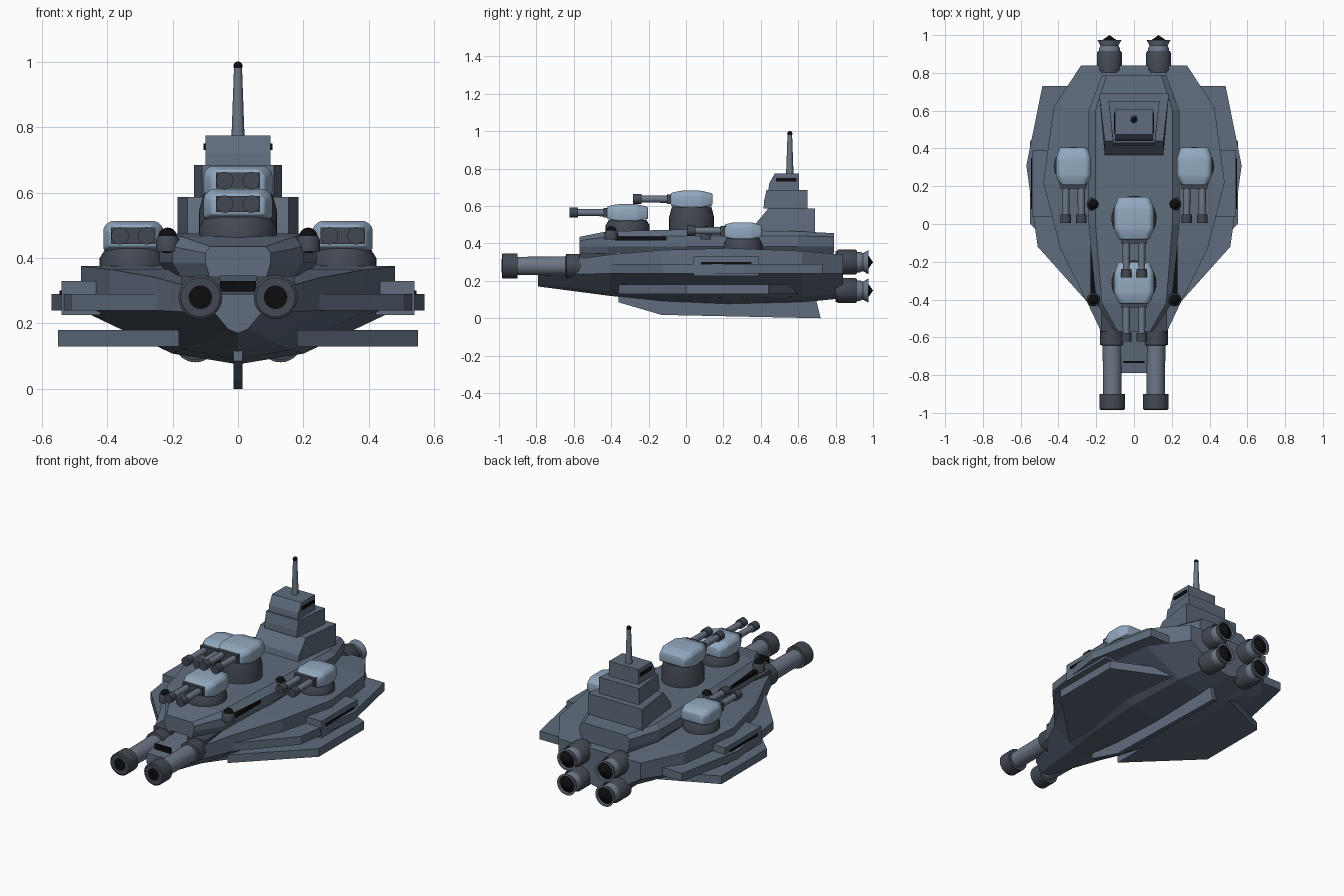
import bpy, bmesh, math
from mathutils import Matrix, Vector

if "Cube" in bpy.data.objects:
    bpy.data.objects.remove(bpy.data.objects["Cube"])


def material(name, rgb):
    m = bpy.data.materials.new(name)
    m.diffuse_color = (*rgb, 1)
    m.use_nodes = True
    m.node_tree.nodes["Principled BSDF"].inputs["Base Color"].default_value = m.diffuse_color
    return m


HULL = material("hull_steel", (0.115, 0.15, 0.205))
DARK = material("dark_metal", (0.055, 0.066, 0.085))
BARREL = material("barrel_metal", (0.15, 0.185, 0.24))
LIGHT = material("turret_blue", (0.29, 0.40, 0.53))
BLACK = material("black", (0.004, 0.004, 0.005))


def finish(name, bm, mat, smooth=False):
    bmesh.ops.recalc_face_normals(bm, faces=bm.faces)
    me = bpy.data.meshes.new(name)
    bm.to_mesh(me)
    bm.free()
    me.materials.append(mat)
    ob = bpy.data.objects.new(name, me)
    bpy.context.collection.objects.link(ob)
    if smooth:
        bpy.ops.object.select_all(action='DESELECT')
        ob.select_set(True)
        bpy.context.view_layer.objects.active = ob
        bpy.ops.object.shade_smooth_by_angle(angle=math.radians(35))
    return ob


def loft(name, rings, mat, bevel=0):
    """Skin between rings of 3D points and cap both ends."""
    bm = bmesh.new()
    vs = [[bm.verts.new(p) for p in r] for r in rings]
    n = len(rings[0])
    for a, b in zip(vs, vs[1:]):
        for i in range(n):
            j = (i + 1) % n
            bm.faces.new((a[i], a[j], b[j], b[i]))
    bm.faces.new(vs[0])
    bm.faces.new(vs[-1])
    if bevel:
        bmesh.ops.recalc_face_normals(bm, faces=bm.faces)
        bmesh.ops.bevel(bm, geom=bm.edges[:], offset=bevel, segments=3,
                        profile=0.5, affect='EDGES', clamp_overlap=True)
    return finish(name, bm, mat, bool(bevel))


def box(name, x, y, z, mat):
    """Box from (min, max) ranges."""
    return loft(name, [[(x[0], y[0], h), (x[1], y[0], h), (x[1], y[1], h),
                        (x[0], y[1], h)] for h in z], mat)


def plate(name, pts, z, mat):
    return loft(name, [[(x, y, h) for x, y in pts] for h in z], mat)


def lathe(name, profile, loc, mat, axis='Z', seg=28):
    """Revolve (radius, position) pairs about an axis through loc."""
    bm = bmesh.new()
    rings = []
    for r, t in profile:
        ring = []
        for i in range(seg):
            a = 2 * math.pi * i / seg
            c, s = max(r, 1e-4) * math.cos(a), max(r, 1e-4) * math.sin(a)
            p = (c, s, t) if axis == 'Z' else (c, t, s)
            ring.append(bm.verts.new(Vector(p) + Vector(loc)))
        rings.append(ring)
    for a, b in zip(rings, rings[1:]):
        for i in range(seg):
            j = (i + 1) % seg
            bm.faces.new((a[i], a[j], b[j], b[i]))
    bm.faces.new(rings[0])
    bm.faces.new(rings[-1])
    return finish(name, bm, mat, True)


def ball(name, r, loc, mat):
    bm = bmesh.new()
    bmesh.ops.create_uvsphere(bm, u_segments=16, v_segments=10, radius=r,
                              matrix=Matrix.Translation(loc))
    return finish(name, bm, mat, True)


# main hull: (y, half width, deck z, chine z, keel z)
stations = [(-0.79, 0.07, 0.29, 0.23, 0.17), (-0.41, 0.25, 0.34, 0.24, 0.12),
            (-0.13, 0.39, 0.365, 0.24, 0.09), (0.22, 0.48, 0.375, 0.24, 0.075),
            (0.62, 0.425, 0.36, 0.24, 0.085), (0.84, 0.28, 0.34, 0.24, 0.107)]
rings = []
for y, w, t, c, k in stations:
    b = k + 0.2 * (c - k)
    half = [(w, t), (w, c), (0.42 * w, b)]
    rings.append([(x, y, z) for x, z in half] + [(0, y, k)]
                 + [(-x, y, z) for x, z in reversed(half)])
loft("main_hull", rings, HULL)

# raised upper deck: (y, half width, top z, shoulder z)
rings = []
for y, w, t, m in [(-0.57, 0.10, 0.435, 0.415), (-0.42, 0.20, 0.465, 0.435),
                   (0.0, 0.24, 0.475, 0.44), (0.6, 0.24, 0.465, 0.44),
                   (0.79, 0.17, 0.455, 0.435)]:
    half = [(0.85 * w, t), (w, m), (w, 0.385), (0.88 * w, 0.345)]
    rings.append([(x, y, z) for x, z in half] + [(-x, y, z) for x, z in reversed(half)])
loft("upper_deck", rings, HULL)

# keel fin
fin = [(-0.36, 0.12), (-0.36, 0.085), (-0.13, 0.018), (0.72, 0.0), (0.69, 0.12)]
loft("keel_fin", [[(x, y, z) for y, z in fin] for x in (-0.013, 0.013)], HULL)

# stepped bridge tower: x half front/back, y front bottom/front top/back, z range
for i, (wf, wb, y0, y1, y2, z0, z1) in enumerate([
        (0.155, 0.185, 0.36, 0.44, 0.69, 0.45, 0.587),
        (0.11, 0.135, 0.415, 0.43, 0.65, 0.587, 0.685),
        (0.10, 0.10, 0.44, 0.475, 0.605, 0.685, 0.775)]):
    loft(f"bridge_tier_{i + 1}",
         [[(-wf, yf, z), (wf, yf, z), (wb, y2, z), (-wb, y2, z)]
          for yf, z in ((y0, z0), (y0 + 0.15 * (y1 - y0), z0 + 0.4 * (z1 - z0)), (y1, z1))],
         HULL)
lathe("mast", [(0.02, 0.77), (0.012, 0.99)], (0, 0.555, 0), BARREL, seg=16)
ball("mast_light", 0.014, (0, 0.555, 0.987), BLACK)
box("bow_sensor", (-0.055, 0.055), (-0.735, -0.725), (0.285, 0.33), BLACK)

for side, s in (("left", -1), ("right", 1)):
    # side wings and sponsons
    plate(f"{side}_upper_wing", [(s * x, y) for x, y in [
        (0.2, -0.41), (0.25, -0.41), (0.51, -0.12), (0.57, 0.31), (0.485, 0.73), (0.2, 0.73)]],
        (0.24, 0.29), HULL)
    plate(f"{side}_lower_wing", [(s * x, y) for x, y in [
        (0.18, -0.36), (0.55, 0.0), (0.55, 0.44), (0.18, 0.61)]], (0.13, 0.18), HULL)
    xs = sorted((s * 0.42, s * 0.54))
    box(f"{side}_sponson", xs, (0.04, 0.39), (0.225, 0.33), HULL)
    box(f"{side}_sponson_slit", sorted((s * 0.53, s * 0.546)), (0.08, 0.35), (0.287, 0.3), BLACK)
    # dark window slits
    box(f"{side}_bridge_window", sorted((s * 0.09, s * 0.106)), (0.48, 0.59), (0.73, 0.75), BLACK)
    box(f"{side}_deck_slit", sorted((s * 0.205, s * 0.23)), (-0.38, -0.02), (0.415, 0.437), BLACK)
    # small defence domes
    for j, y in enumerate((-0.4, 0.105)):
        lathe(f"{side}_dome_base_{j}", [(0.036, 0.42), (0.036, 0.455), (0.028, 0.468)],
              (s * 0.215, y, 0), DARK, seg=16)
        ball(f"{side}_dome_{j}", 0.028, (s * 0.215, y, 0.465), BLACK)
    # bow cannon, its collar and bore
    g = (s * 0.115, 0, 0.28)
    lathe(f"{side}_cannon_barrel", [(0.048, -0.92), (0.052, -0.6)], g, BARREL, 'Y')
    lathe(f"{side}_cannon_muzzle", [(0.036, -0.96), (0.036, -0.985), (0.06, -0.985),
                                    (0.067, -0.98), (0.067, -0.9), (0.048, -0.9)], g, DARK, 'Y')
    lathe(f"{side}_cannon_bore", [(0.036, -0.986), (0.036, -0.95)], g, BLACK, 'Y')
    lathe(f"{side}_cannon_collar", [(0.05, -0.645), (0.064, -0.64), (0.064, -0.53),
                                    (0.054, -0.52), (0.054, -0.38)], g, DARK, 'Y')
    box(f"{side}_cannon_mount", sorted((s * 0.055, s * 0.175)), (-0.57, -0.37), (0.235, 0.345), DARK)
    # stern engines in two rows
    for row, z in (("lower", 0.148), ("upper", 0.3)):
        e = (s * 0.13, 0, z)
        lathe(f"{side}_{row}_engine", [(0.067, 0.81), (0.067, 0.905), (0.06, 0.915), (0.06, 0.8)],
              e, DARK, 'Y')
        lathe(f"{side}_{row}_nozzle", [(0.055, 0.9), (0.055, 0.93), (0.048, 0.945),
                                       (0.064, 0.975), (0.052, 0.975), (0.044, 0.95)],
              e, BARREL, 'Y')
        lathe(f"{side}_{row}_engine_cone", [(0.052, 0.955), (0.05, 0.965), (0, 1.0)], e, BLACK, 'Y')


def turret(name, x, y, z, w, length, base):
    """Twin-gun turret; z = bottom of its house, base = (radius, radius, bottom z)."""
    h, l = 0.09, length / 2
    rings = []
    for t, k, z0, z1 in ((-1, 0.78, 0.01, 0.078), (-0.5, 1, 0, h),
                         (0.45, 1, 0, h), (1, 0.8, 0.012, 0.075)):
        a = w * k
        rings.append([(x + px, y + t * l, z + pz) for px, pz in
                      ((-a, z0), (a, z0), (a, z1 - 0.02), (a - 0.02, z1),
                       (-a + 0.02, z1), (-a, z1 - 0.02))])
    loft(f"{name}_house", rings, LIGHT, bevel=0.009)
    rb, rt, zb = base
    lathe(f"{name}_base", [(rb, zb), (rb, zb + 0.6 * (z - zb)), (rt, z + 0.006)], (x, y, 0), DARK)
    f = y - l
    box(f"{name}_mantlet", (x - 0.068, x + 0.068), (f - 0.02, f + 0.03), (z + 0.02, z + 0.07), DARK)
    for i in (-1, 1):
        g = (x + 0.041 * i, 0, z + 0.045)
        lathe(f"{name}_barrel_{i}", [(0.018, f - 0.18), (0.02, f)], g, BARREL, 'Y', 16)
        lathe(f"{name}_muzzle_{i}", [(0.027, f - 0.2), (0.027, f - 0.155)], g, DARK, 'Y', 16)


# four turrets
turret("main_turret", 0, 0.03, 0.592, 0.105, 0.225, (0.12, 0.105, 0.465))
turret("fore_turret", 0, -0.312, 0.52, 0.105, 0.22, (0.118, 0.1, 0.46))
turret("left_turret", -0.32, 0.305, 0.423, 0.092, 0.2, (0.103, 0.085, 0.365))
turret("right_turret", 0.32, 0.305, 0.423, 0.092, 0.2, (0.103, 0.085, 0.365))
